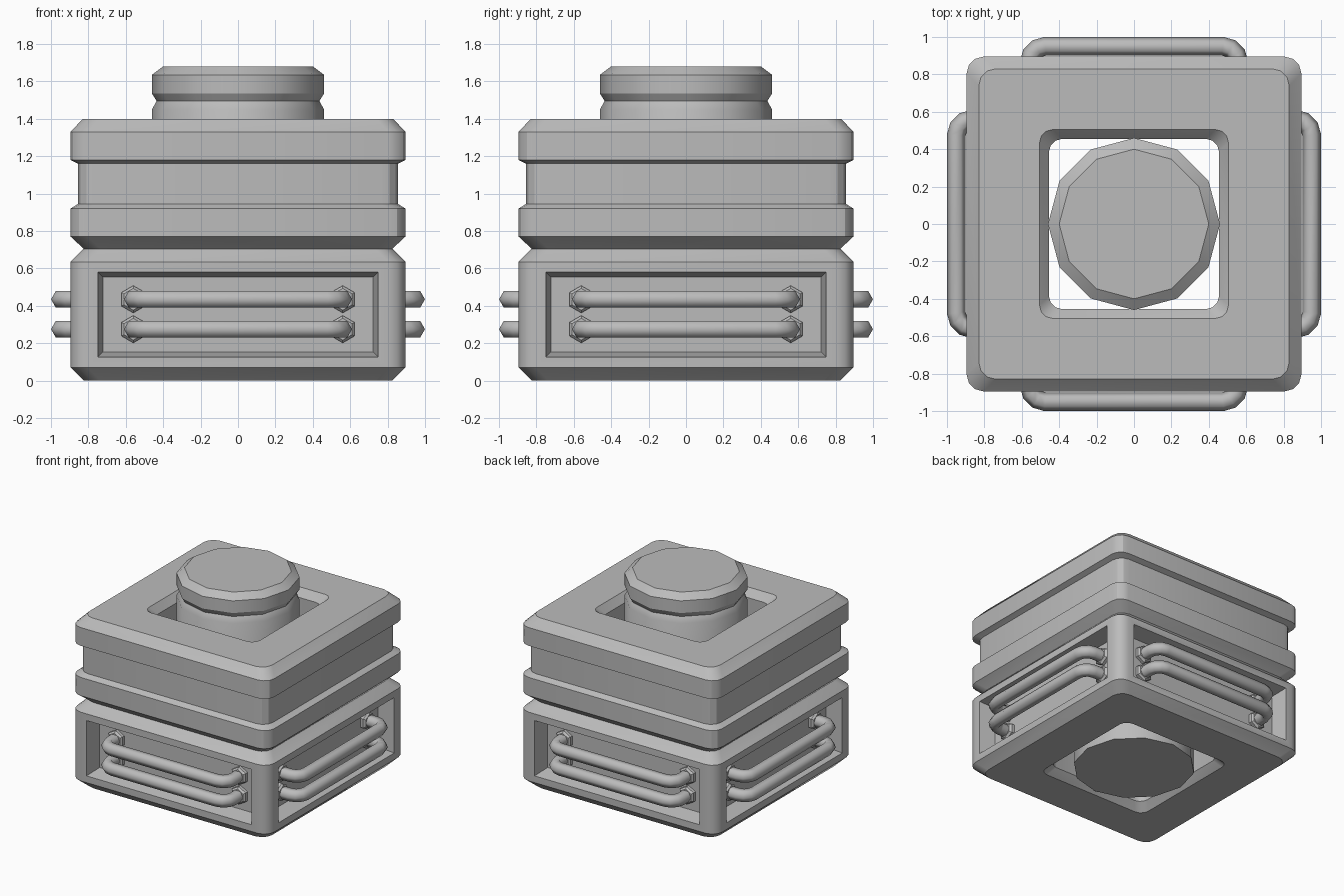
import bpy, bmesh, math
from mathutils import Vector, Matrix

cube = bpy.data.objects.get("Cube")
if cube:
    bpy.data.objects.remove(cube, do_unlink=True)

# single grey metal
grey = bpy.data.materials.new("grey_metal")
grey.use_nodes = True
colour = (0.5, 0.5, 0.5, 1)
grey.diffuse_color = colour
grey.node_tree.nodes["Principled BSDF"].inputs["Base Color"].default_value = colour


def finish(bm, name, angle):
    bmesh.ops.recalc_face_normals(bm, faces=bm.faces)
    mesh = bpy.data.meshes.new(name)
    bm.to_mesh(mesh)
    bm.free()
    mesh.materials.append(grey)
    obj = bpy.data.objects.new(name, mesh)
    bpy.context.collection.objects.link(obj)
    bpy.ops.object.select_all(action='DESELECT')
    obj.select_set(True)
    bpy.context.view_layer.objects.active = obj
    bpy.ops.object.shade_smooth_by_angle(angle=math.radians(angle))
    return obj


def loft(bm, rings, closed=False):
    """Join rings of points with quads; cap the ends unless closed."""
    loops = [[bm.verts.new(p) for p in ring] for ring in rings]
    pairs = list(zip(loops, loops[1:]))
    if closed:
        pairs.append((loops[-1], loops[0]))
    for a, b in pairs:
        n = len(a)
        for i in range(n):
            j = (i + 1) % n
            bm.faces.new((a[i], a[j], b[j], b[i]))
    if not closed:
        bm.faces.new(loops[0])
        bm.faces.new(loops[-1])


def rounded_square(half, z, radius=0.09, steps=3):
    points = []
    for q in range(4):
        centre = Matrix.Rotation(q * math.pi / 2, 2) @ Vector((half - radius, half - radius))
        for k in range(steps + 1):
            a = (q + k / steps) * math.pi / 2
            points.append((centre.x + radius * math.cos(a), centre.y + radius * math.sin(a), z))
    return points


def square_shell(outer, bottom, top):
    """Square block with a chamfered square hole through it."""
    hole = [(0.505, top), (0.455, top - 0.06), (0.455, bottom + 0.06), (0.505, bottom)]
    bm = bmesh.new()
    rings = [rounded_square(h, z) for h, z in outer]
    rings += [rounded_square(h, z, 0.07) for h, z in hole]
    loft(bm, rings, closed=True)
    bmesh.ops.recalc_face_normals(bm, faces=bm.faces)
    return bm


# lower block with a recessed panel in each side
bm = square_shell([(0.825, 0), (0.895, 0.07), (0.895, 0.635), (0.825, 0.705)], 0, 0.705)
sides = [f for f in bm.faces if f.calc_area() > 0.5
         and abs(f.normal.z) < 0.1 and f.calc_center_median().length > 0.8]
bmesh.ops.inset_individual(bm, faces=sides, thickness=0.078)
bmesh.ops.inset_individual(bm, faces=sides, thickness=0.038, depth=-0.13)
finish(bm, "lower_block", 35)

# upper block with a shallow waist
finish(square_shell([(0.825, 0.705), (0.895, 0.77), (0.895, 0.92), (0.855, 0.945),
                     (0.855, 1.16), (0.895, 1.18), (0.895, 1.33), (0.83, 1.4)],
                    0.705, 1.4), "upper_block", 30)

# twelve-sided core with a grooved cap
profile = [(0.46, 0), (0.46, 1.45), (0.435, 1.495), (0.46, 1.535), (0.46, 1.635), (0.4, 1.68)]
bm = bmesh.new()
loft(bm, [[(r * math.cos(i * math.pi / 6), r * math.sin(i * math.pi / 6), z)
           for i in range(12)] for r, z in profile])
finish(bm, "core_plug", 31)


def handle_bar(bm, z):
    """Hexagonal tube bent into a wide U."""
    bend, reach, out, back = 0.085, 0.56, 0.95, 0.74
    half = [Vector((reach, -back))]
    for k in range(4):
        a = k * math.pi / 6
        half.append(Vector((reach - bend + bend * math.cos(a), -out + bend - bend * math.sin(a))))
    path = half + [Vector((-p.x, p.y)) for p in reversed(half)]
    rings = []
    for i, p in enumerate(path):
        before = (p - path[max(i - 1, 0)]).normalized()
        after = (path[min(i + 1, len(path) - 1)] - p).normalized()
        along = (before + after).normalized()
        side = Vector((-along.y, along.x))
        ring = []
        for k in range(6):
            a = k * math.pi / 3
            q = p + side * 0.05 * math.cos(a)
            ring.append((q.x, q.y, z + 0.05 * math.sin(a)))
        rings.append(ring)
    loft(bm, rings)


def collar(bm, x, z):
    """Hexagonal mounting collar against the recessed panel."""
    rings = []
    for y, r in ((-0.75, 0.073), (-0.79, 0.073), (-0.805, 0.058)):
        rings.append([(x + r * math.sin(k * math.pi / 3), y, z + r * math.cos(k * math.pi / 3))
                      for k in range(6)])
    loft(bm, rings)


# two handles on each of the four sides
for n, side in enumerate(("front", "left", "back", "right")):
    turn = Matrix.Rotation(n * math.pi / 2, 4, 'Z')
    for level, z in (("lower", 0.275), ("upper", 0.435)):
        bm = bmesh.new()
        handle_bar(bm, z)
        bm.transform(turn)
        finish(bm, f"{side}_{level}_handle", 70)
        bm = bmesh.new()
        for x in (-0.56, 0.56):
            collar(bm, x, z)
        bm.transform(turn)
        finish(bm, f"{side}_{level}_collars", 30)
